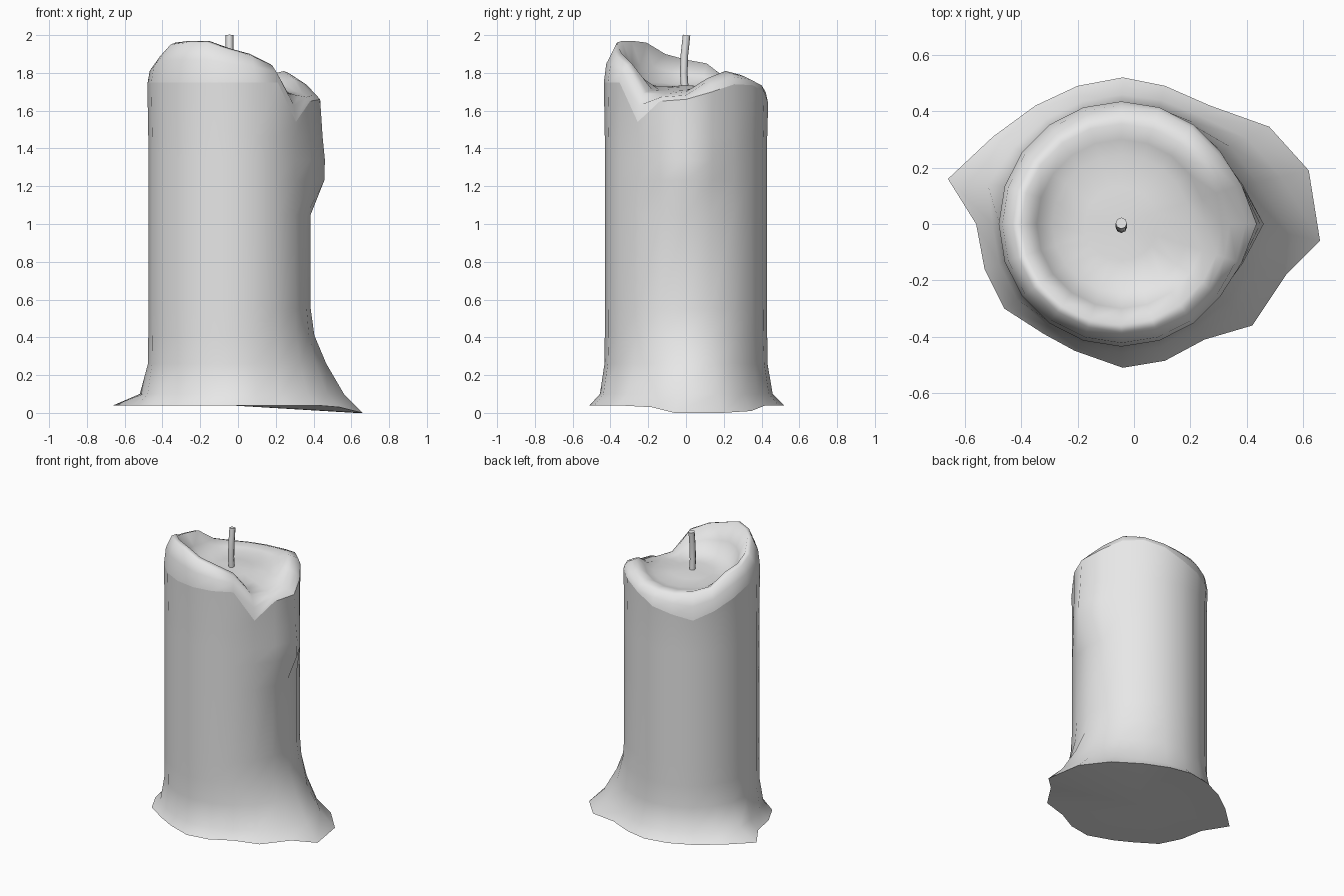
import bpy, bmesh
from math import cos, sin, tau
from mathutils import Vector

cube = bpy.data.objects.get("Cube")
if cube:
    bpy.data.objects.remove(cube, do_unlink=True)

SIDES = 20
RADIUS = 0.43
CENTRE_X = -0.045

wax = bpy.data.materials.new("grey_wax")
wax.use_nodes = True
wax.diffuse_color = (0.8, 0.8, 0.8, 1)
wax.node_tree.nodes["Principled BSDF"].inputs["Base Color"].default_value = (0.8, 0.8, 0.8, 1)

# Outline of the spilled foot, anticlockwise from the model's left
foot = [(.66, -.06), (.62, .19), (.48, .345), (.27, .42), (.11, .49),
        (-.04, .52), (-.2, .49), (-.35, .42), (-.5, .31), (-.66, .16),
        (-.56, 0), (-.53, -.16), (-.46, -.3), (-.32, -.39), (-.21, -.45),
        (-.04, -.51), (.11, -.485), (.25, -.41), (.42, -.36), (.54, -.18)]
foot_height = {0: 0, 1: 0, 2: .01, 19: .03}

# Heights of the hanging edge and of the crest of the melted rim
lip = [1.66, 1.70, 1.74, 1.735, 1.70, 1.64, 1.61, 1.575, 1.63, 1.69,
       1.74] + [1.75] * 7 + [1.54, 1.65]
crest = [1.70, 1.77, 1.81, 1.79, 1.76, 1.745, 1.74, 1.745, 1.77, 1.85,
         1.87, 1.90, 1.96, 1.97, 1.97, 1.93, 1.90, 1.85, 1.70, 1.69]


def polar(i, radius, z):
    a = tau * i / SIDES
    return Vector((CENTRE_X + radius * cos(a), radius * sin(a), z))


def bulge(i, amount):
    """Extra radius of the drip running down the model's left side."""
    return amount * {0: 1, 1: .3, SIDES - 1: .3}.get(i, 0)


bm = bmesh.new()
rings = []


def add_ring(point):
    rings.append([bm.verts.new(point(i)) for i in range(SIDES)])


def flare(z, plain, drip):
    """Ring blended between the shaft and the foot, fuller under the drip."""
    def point(i):
        weight = max(0, cos(tau * i / SIDES)) ** 1.5
        fraction = plain + (drip - plain) * weight
        target = Vector((*foot[i], z))
        return polar(i, RADIUS, z).lerp(target, fraction)
    add_ring(point)


# Foot and flare
add_ring(lambda i: Vector((*foot[i], foot_height.get(i, .04))))
flare(.10, .32, .64)
flare(.26, .02, .30)
flare(.41, 0, .07)
flare(.55, 0, 0)

# Shaft with drip
for height, amount in ((1.05, 0), (1.23, .072), (1.34, .075), (1.46, .063)):
    add_ring(lambda i: polar(i, RADIUS + bulge(i, amount), height))

# Melted rim: hanging edge, shoulder and crest
lip_index = len(rings)
add_ring(lambda i: polar(i, RADIUS + .005 + bulge(i, .045), lip[i]))
add_ring(lambda i: polar(i, .422 + bulge(i, .02), lip[i] + .55 * (crest[i] - lip[i])))
add_ring(lambda i: polar(i, .385, crest[i] - .01))
add_ring(lambda i: polar(i, .355, crest[i]))

# Pool
for radius, mix, floor in ((.30, .5, 1.715), (.245, .14, 1.715), (.13, 0, 1.725)):
    add_ring(lambda i: polar(i, radius, floor + mix * (crest[i] - floor)))

for low, high in zip(rings, rings[1:]):
    for i in range(SIDES):
        j = (i + 1) % SIDES
        bm.faces.new((low[i], low[j], high[j], high[i]))


def close(ring, z):
    hub = bm.verts.new((CENTRE_X, 0, z))
    for i in range(SIDES):
        bm.faces.new((ring[i], ring[(i + 1) % SIDES], hub))


close(rings[-1], 1.735)
close(rings[0], .04)
bmesh.ops.recalc_face_normals(bm, faces=bm.faces)

# Smooth wax with crisp edges around the rim and the foot
for face in bm.faces:
    face.smooth = True
for ring in (rings[0], rings[lip_index]):
    for i in range(SIDES):
        bm.edges.get((ring[i], ring[(i + 1) % SIDES])).smooth = False

mesh = bpy.data.meshes.new("candle_body")
bm.to_mesh(mesh)
bm.free()
mesh.materials.append(wax)
bpy.context.collection.objects.link(bpy.data.objects.new("candle_body", mesh))

# Wick: a gently bent round tube
curve = bpy.data.curves.new("wick", "CURVE")
curve.dimensions = "3D"
curve.bevel_depth = .02
curve.bevel_resolution = 2
curve.use_fill_caps = True
path = [(-.005, 1.70), (-.012, 1.80), (-.008, 1.90), (.003, 2.0)]
spline = curve.splines.new("POLY")
spline.points.add(len(path) - 1)
for point, (y, z) in zip(spline.points, path):
    point.co = (CENTRE_X, y, z, 1)
curve.materials.append(wax)
bpy.context.collection.objects.link(bpy.data.objects.new("wick", curve))
